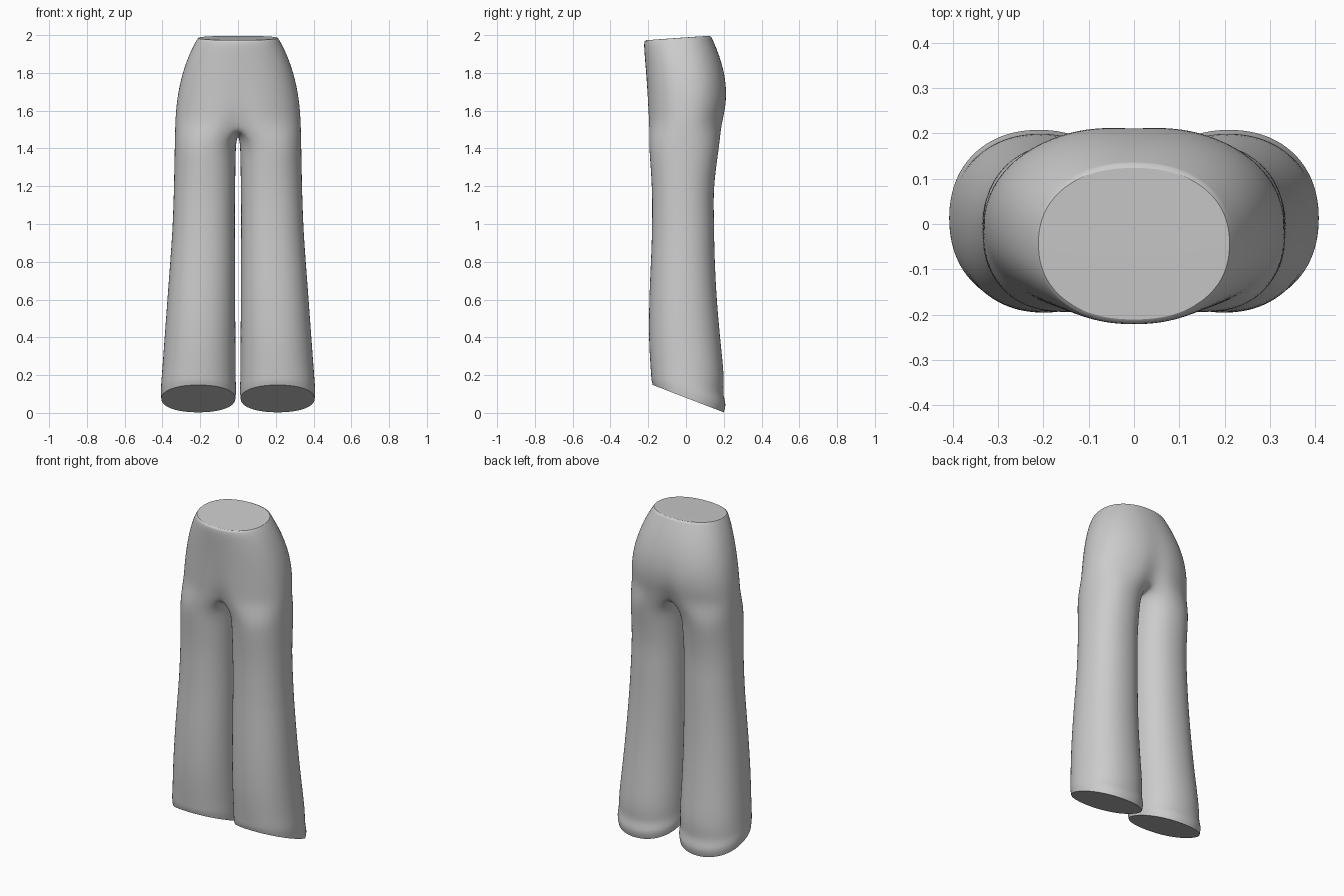
import bpy, bmesh
from math import sin, cos, pi, copysign

cube = bpy.data.objects.get("Cube")
if cube:
    bpy.data.objects.remove(cube, do_unlink=True)

fabric = bpy.data.materials.new("grey fabric")
fabric.use_nodes = True
colour = (0.6, 0.6, 0.6, 1)
fabric.diffuse_color = colour
fabric.node_tree.nodes["Principled BSDF"].inputs["Base Color"].default_value = colour

N = 24       # points around a leg
INNER = 4    # points either side of the inner line that become the crotch seam

# Leg sections: height, tilt, inner x, outer x, front y, back y
LEG = [
    (0.08, -0.385, 0.012, 0.408, -0.178, 0.202),
    (0.115, -0.31, 0.008, 0.411, -0.185, 0.216),
    (0.15, -0.25, 0.010, 0.409, -0.186, 0.194),
    (0.215, -0.18, 0.010, 0.404, -0.190, 0.207),
    (0.40, -0.05, 0.012, 0.390, -0.200, 0.182),
    (0.65, 0, 0.014, 0.372, -0.195, 0.160),
    (0.88, 0, 0.014, 0.354, -0.183, 0.151),
    (1.02, 0, 0.016, 0.346, -0.181, 0.150),
    (1.17, 0, 0.014, 0.341, -0.180, 0.146),
    (1.32, 0, 0.012, 0.338, -0.190, 0.163),
    (1.43, 0, 0.010, 0.336, -0.198, 0.180),
]
# Hip sections: height, tilt, half width, front y, back y, pinch at the middle
HIPS = [
    (1.53, 0, 0.334, -0.206, 0.200, 0.035),
    (1.60, 0, 0.330, -0.208, 0.215, 0.016),
    (1.69, 0, 0.320, -0.210, 0.222, 0.008),
    (1.79, 0.01, 0.298, -0.214, 0.209, 0.004),
    (1.89, 0.03, 0.264, -0.219, 0.177, 0),
    (1.965, 0.06, 0.227, -0.224, 0.143, 0),
    (1.988, 0.07, 0.212, -0.219, 0.132, 0),
]


def power(v, p):
    return copysign(abs(v) ** p, v)


def leg_ring(z, tilt, x0, x1, y0, y1):
    pts = []
    for k in range(N):
        a = 2 * pi * k / N
        x = (x0 + x1) / 2 - (x1 - x0) / 2 * power(cos(a), 0.92)
        y = (y0 + y1) / 2 - (y1 - y0) / 2 * power(sin(a), 0.92)
        pts.append((x, y, z + tilt * y))
    return pts


def hip_ring(z, tilt, w, y0, y1, pinch):
    pts = []
    count = N - 2 * INNER
    for i in range(count + 1):
        t = pi * i / count
        x = 0 if i in (0, count) else w * power(sin(t), 0.9)
        c = power(cos(t), 0.9)
        near = max(0, 1 - x / 0.12) ** 2
        y = (y0 + y1) / 2 - (y1 - y0) / 2 * c + copysign(pinch * near, c)
        pts.append((x, y, z + tilt * y))
    return pts


def crotch_ring():
    # Outer points follow the lowest hip section, inner points form the seam
    hip = hip_ring(*HIPS[0])
    front, back = hip[0], hip[-1]
    pts = []
    for k in range(N):
        if INNER <= k <= N - INNER:
            pts.append(hip[k - INNER])
        else:
            s = sin(2 * pi * k / N) / sin(2 * pi * INNER / N)
            y = (front[1] + back[1]) / 2 - (back[1] - front[1]) / 2 * s
            pts.append((0, y, 1.47 + 0.06 * s * s))
    return pts


bm = bmesh.new()
crease = bm.edges.layers.float.new("crease_edge")


def add(points):
    return [bm.verts.new(p) for p in points]


def bridge(lower, upper, closed):
    n = len(lower)
    for i in range(n if closed else n - 1):
        j = (i + 1) % n
        bm.faces.new((lower[i], lower[j], upper[j], upper[i]))


# Leg, from hem to crotch
rings = [add(leg_ring(*s)) for s in LEG] + [add(crotch_ring())]
for lower, upper in zip(rings, rings[1:]):
    bridge(lower, upper, True)
hem = bm.faces.new(list(reversed(rings[0])))
for e in hem.edges:
    e[crease] = 1

# Hips, from crotch to waist
halves = [rings[-1][INNER:N - INNER + 1]] + [add(hip_ring(*s)) for s in HIPS[1:]]
for lower, upper in zip(halves, halves[1:]):
    bridge(lower, upper, False)

# Waist cap, as strips across from front to back
top = halves[-1]
half = len(top) // 2
for i in range(half):
    a, b, c, d = top[i], top[i + 1], top[-2 - i], top[-1 - i]
    bm.faces.new((a, b, d) if b is c else (a, b, c, d))
for a, b in zip(top, top[1:]):
    bm.edges.get((a, b))[crease] = 0.7

bmesh.ops.recalc_face_normals(bm, faces=bm.faces)
mesh = bpy.data.meshes.new("trousers")
bm.to_mesh(mesh)
bm.free()
mesh.materials.append(fabric)
trousers = bpy.data.objects.new("trousers", mesh)
bpy.context.collection.objects.link(trousers)

mirror = trousers.modifiers.new("other half", 'MIRROR')
mirror.use_clip = True
smooth = trousers.modifiers.new("smooth", 'SUBSURF')
smooth.levels = smooth.render_levels = 2

bpy.context.view_layer.objects.active = trousers
trousers.select_set(True)
bpy.ops.object.shade_smooth_by_angle(angle=0.9)
